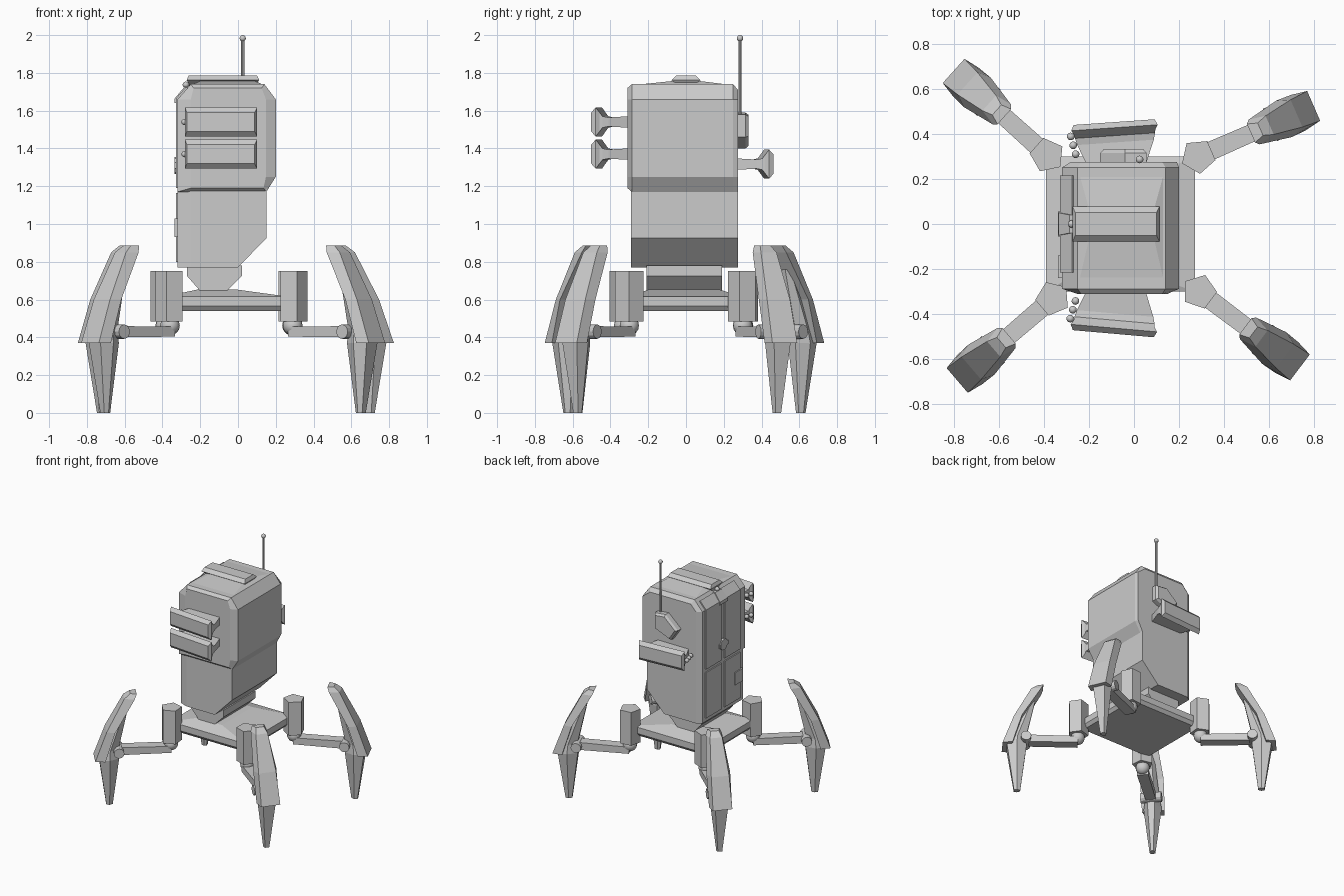
import bpy, bmesh
from math import radians, cos, sin, pi
from mathutils import Matrix, Vector

if "Cube" in bpy.data.objects:
    bpy.data.objects.remove(bpy.data.objects["Cube"])

I = Matrix.Identity(4)
T = Matrix.Translation


def finish(name, bm, m=I, smooth=False):
    bmesh.ops.transform(bm, matrix=m, verts=bm.verts)
    bmesh.ops.recalc_face_normals(bm, faces=bm.faces)
    for f in bm.faces:
        f.smooth = smooth
    me = bpy.data.meshes.new(name)
    bm.to_mesh(me)
    bm.free()
    ob = bpy.data.objects.new(name, me)
    bpy.context.collection.objects.link(ob)
    return ob


def loft(name, rings, m=I):
    """Skin a list of equal-length point rings and cap both ends."""
    bm = bmesh.new()
    vs = [[bm.verts.new(p) for p in r] for r in rings]
    n = len(rings[0])
    for a, b in zip(vs, vs[1:]):
        for i in range(n):
            j = (i + 1) % n
            bm.faces.new((a[i], a[j], b[j], b[i]))
    bm.faces.new(vs[0])
    bm.faces.new(vs[-1])
    return finish(name, bm, m)


def along_y(name, sections):
    """Loft xz profiles placed at given y values."""
    return loft(name, [[(x, y, z) for x, z in prof] for y, prof in sections])


def rect(x0, x1, y0, y1, z):
    return [(x0, y0, z), (x1, y0, z), (x1, y1, z), (x0, y1, z)]


def cyl(name, a, b, r, n=12, m=I, turn=0.0):
    a, b = Vector(a), Vector(b)
    bm = bmesh.new()
    bmesh.ops.create_cone(bm, cap_ends=True, segments=n, radius1=r, radius2=r, depth=(b - a).length)
    q = (b - a).to_track_quat('Z', 'Y').to_matrix().to_4x4()
    return finish(name, bm, m @ T((a + b) / 2) @ q @ Matrix.Rotation(turn, 4, 'Z'))


def ball(name, c, r, m=I):
    bm = bmesh.new()
    bmesh.ops.create_uvsphere(bm, u_segments=14, v_segments=8, radius=r)
    return finish(name, bm, m @ T(c), True)


# Upper and lower hull
full = [(-.32, 1.17), (-.32, 1.66), (-.25, 1.74), (.14, 1.74), (.20, 1.66), (.20, 1.25), (.15, 1.17)]
inset = [(-.25, 1.19), (-.25, 1.66), (-.235, 1.72), (.125, 1.72), (.148, 1.66), (.148, 1.25), (.135, 1.19)]
back = [(-.28, 1.17), (-.28, 1.66), (-.235, 1.71), (.125, 1.71), (.19, 1.66), (.19, 1.25), (.15, 1.17)]
along_y("upper_hull", [(-.31, inset), (-.287, full), (.25, full), (.275, back)])


def low(x):
    return [(x, .77), (x, 1.2), (.15, 1.2), (.15, .925), (0, .77)]


along_y("lower_hull", [(-.292, low(-.25)), (-.265, low(-.32)), (.25, low(-.32)), (.275, low(-.28))])
loft("roof_cap", [rect(-.25, .14, -.285, .25, 1.735), rect(-.2, .09, -.07, .07, 1.757)])

# Neck and sloped base platform
neck = [(-.27, .78), (.02, .78), (.02, .725), (-.06, .645), (-.20, .645), (-.27, .725)]
along_y("neck", [(-.21, neck), (.19, neck)])
loft("base_platform", [rect(-.37, .25, -.28, .28, .54), rect(-.39, .27, -.30, .30, .565),
                       rect(-.39, .27, -.30, .30, .615), rect(-.22, .0, -.2, .18, .652)])

# Double door on the left side, wrapping over the top chamfer
for s in (-1, 1):
    ups = [(-.30, 1.19), (-.329, 1.19), (-.329, 1.665), (-.275, 1.725), (-.25, 1.70)]
    lows = [(-.30, .80), (-.329, .80), (-.329, 1.165), (-.31, 1.165), (-.30, 1.165)]
    for nm, p in (("upper_door_panel", ups), ("lower_door_panel", lows)):
        along_y(nm, [(s * .02, p), (s * .215, p)])
cyl("door_wheel", (-.31, 0, 1.31), (-.337, 0, 1.31), .045, 10)
loft("door_bar", [rect(-.336, -.30, -.055, .055, 1.295), rect(-.336, -.30, -.055, .055, 1.325)])
loft("door_top_latch", [rect(-.335, -.30, -.05, .05, 1.64), rect(-.335, -.28, -.05, .05, 1.665),
                        rect(-.285, -.26, -.04, .04, 1.725)])
loft("door_control_box", [rect(-.337, -.31, -.24, -.14, .93), rect(-.337, -.31, -.24, -.14, 1.03)])


# Flared side fins with end knobs
def fin(m):
    steps = [(0, .13, .03), (.10, .17, .024), (.13, .178, .03), (.145, .18, .05),
             (.165, .192, .077), (.19, .18, .05)]
    loft("fin", [[(-x, -d, -z), (x, -d, -z), (x, -d, z), (-x, -d, z)] for d, x, z in steps], m)
    for d in (.06, .10, .14):
        ball("fin_knob", (-.168 - d * .2, -d, 0), .017, m)


flip = Matrix.Scale(-1, 4, (0, 1, 0))
for z in (1.54, 1.37):
    fin(T((-.075, -.297, z)) @ Matrix.Rotation(radians(-5), 4, 'Z'))
fin(T((-.075, .262, 1.317)) @ Matrix.Rotation(radians(4), 4, 'Z') @ flip)
fin(T((-.08, 0, 1.597)) @ Matrix.Rotation(radians(-90), 4, 'X'))

# Antenna and its mounting box on the back
box = [(.055, 1.58), (-.04, 1.59), (-.15, 1.49), (-.09, 1.40), (.055, 1.46)]
cx, cz = -.04, 1.5
small = [(cx + (x - cx) * .85, cz + (z - cz) * .85) for x, z in box]
along_y("antenna_box", [(.265, box), (.315, box), (.332, small)])
cyl("antenna_rod", (.025, .286, 1.50), (.025, .286, 1.985), .009, 8)
ball("antenna_tip", (.025, .286, 1.983), .017)


# Legs: local x points outward from the hip
def leg(hx, hy, angle):
    m = T((hx, hy, 0)) @ Matrix.Rotation(radians(angle), 4, 'Z')
    loft("hip_post", [[(.078 * cos(pi + i * .4 * pi), .078 * sin(pi + i * .4 * pi), z)
                       for i in range(5)] for z in (.485, .75)], m)
    ball("hip_ball", (0, 0, .462), .052, m)
    loft("leg_arm", [[(r, -w, .43 - h), (r, w, .43 - h), (r, w, .43 + h), (r, -w, .43 + h)]
                     for r, w, h in ((0, .042, .026), (.42, .038, .03))], m)
    cyl("knee_pin", (.385, -.078, .43), (.385, .078, .43), .038, 12, m)
    # Shin: (z, inner r, outer r, half width)
    shin = [(.76, .315, .36, .03), (.44, .385, .51, .055), (.37, .38, .525, .068), (0, .425, .472, .023)]
    loft("shin", [[(a, -w * .4, z), ((a + b) / 2, -w, z), (b, -w * .7, z),
                   (b, w * .7, z), ((a + b) / 2, w, z), (a, w * .4, z)] for z, a, b, w in shin], m)
    # Armour blade: (z, inner r, outer r, inner half width, outer half width)
    blade = [(.885, .255, .30, .045, .03), (.85, .27, .345, .06, .045),
             (.60, .415, .475, .088, .066), (.37, .485, .558, .085, .072)]
    loft("leg_armour", [[(a, -wa, z), (b, -wb, z), (b, wb, z), (a, wa, z)]
                        for z, a, b, wa, wb in blade], m)


for args in ((-.385, .305, 138), (.285, .30, 23.6), (-.36, -.33, 220.6), (.29, -.30, -37)):
    leg(*args)
